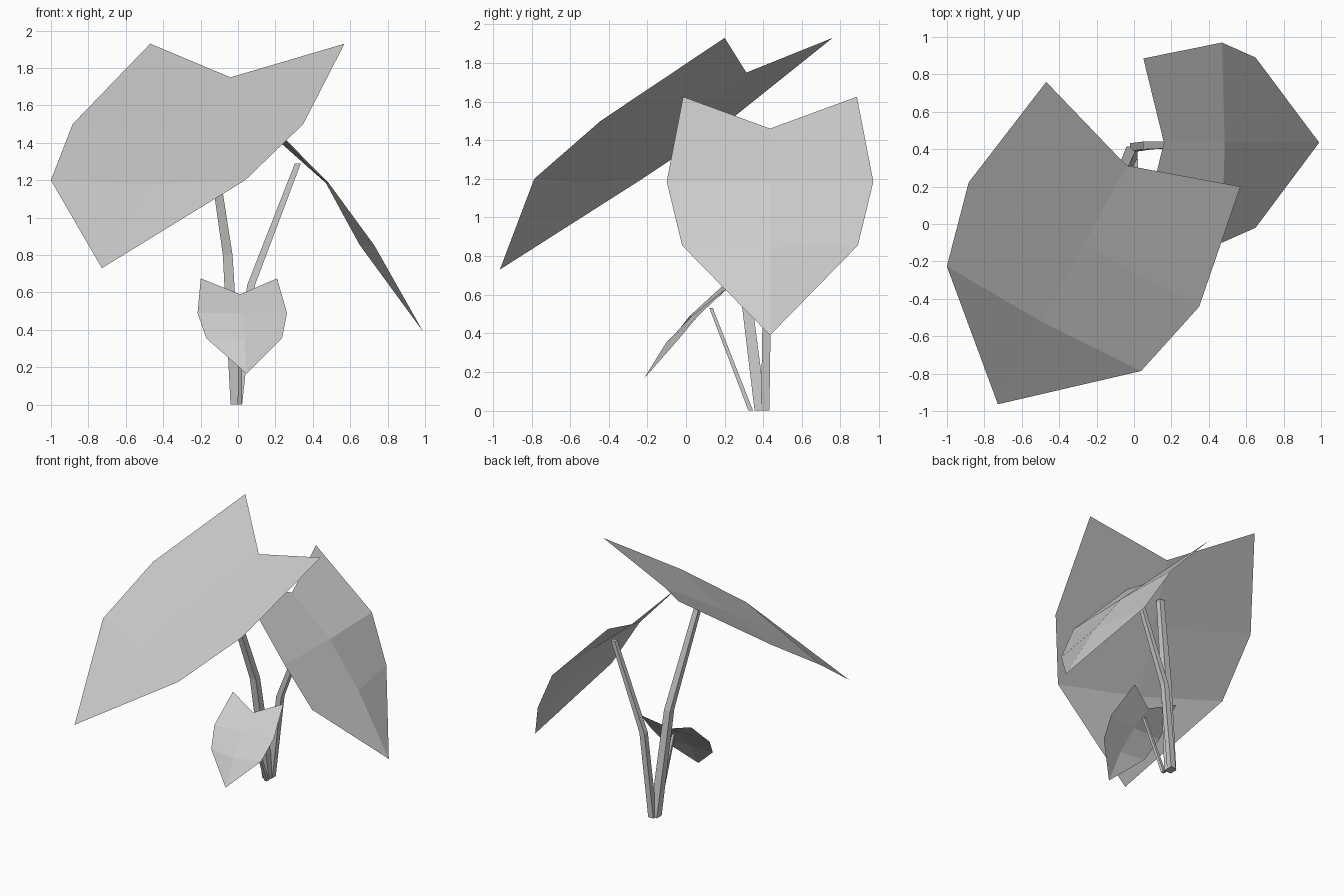
import bpy
import bmesh
from mathutils import Vector

cube = bpy.data.objects.get("Cube")
if cube:
    bpy.data.objects.remove(cube, do_unlink=True)

# Single material shared by all parts
grey = bpy.data.materials.new("pale grey")
grey.use_nodes = True
colour = (0.6, 0.6, 0.6, 1)
grey.diffuse_color = colour
grey.node_tree.nodes["Principled BSDF"].inputs["Base Color"].default_value = colour


def finish(name, bm):
    mesh = bpy.data.meshes.new(name)
    bm.to_mesh(mesh)
    bm.free()
    mesh.materials.append(grey)
    obj = bpy.data.objects.new(name, mesh)
    bpy.context.collection.objects.link(obj)
    return obj


def make_leaf(name, origin, heading, edge_rows, midrib):
    """edge_rows: (forward, drop, half width); midrib: (forward, drop), ending in the tip."""
    bm = bmesh.new()
    origin = Vector(origin)
    forward = Vector((*heading, 0)).normalized()
    across = forward.cross(Vector((0, 0, 1)))

    def point(run, drop, side=0):
        return bm.verts.new(origin + forward * run + across * side - Vector((0, 0, drop)))

    rib = [point(*p) for p in midrib]
    for side in (-1, 1):
        edge = [point(run, drop, half * side) for run, drop, half in edge_rows]
        edge.append(rib[-1])
        for i in range(len(edge) - 1):
            ring = [rib[i], rib[i + 1], edge[i + 1], edge[i]]
            ring = list(dict.fromkeys(ring))
            if side < 0:
                ring.reverse()
            bm.faces.new(ring)
    bm.normal_update()
    for face in bm.faces:
        if face.normal.z < 0:
            face.normal_flip()
    return finish(name, bm)


def make_stem(name, path, radii):
    """Tapered four-sided stalk along a path."""
    bm = bmesh.new()
    rings = []
    for centre, r in zip(path, radii):
        corners = ((-r, -r), (r, -r), (r, r), (-r, r))
        rings.append([bm.verts.new(Vector(centre) + Vector((x, y, 0))) for x, y in corners])
    for low, high in zip(rings, rings[1:]):
        for i in range(4):
            j = (i + 1) % 4
            bm.faces.new((low[i], low[j], high[j], high[i]))
    bm.faces.new(rings[0][::-1])
    bm.faces.new(rings[-1])
    return finish(name, bm)


# Leaves
make_leaf("large_leaf", (0.05, 0.48, 1.93), (-0.474, -0.88),
          [(0, 0, 0.59), (0.67, 0.43, 0.70), (1.12, 0.73, 0.59)],
          [(0.19, 0.18), (0.67, 0.46), (1.14, 0.75), (1.64, 1.2)])
make_leaf("medium_leaf", (0.05, 0.435, 1.625), (1, 0),
          [(0, 0, 0.45), (0.42, 0.44, 0.535), (0.6, 0.77, 0.455)],
          [(0.11, 0.165), (0.435, 0.44), (0.68, 0.775), (0.94, 1.235)])
make_leaf("small_leaf", (0.005, 0.24, 0.675), (0.09, -1),
          [(0, 0, 0.205), (0.2, 0.185, 0.24), (0.31, 0.32, 0.203)],
          [(0.07, 0.085), (0.21, 0.185), (0.345, 0.325), (0.46, 0.51)])

# Stems
make_stem("large_stem", [(-0.01, 0.385, 0), (-0.055, 0.285, 0.8), (-0.17, 0.085, 1.57)],
          [0.03, 0.026, 0.02])
make_stem("medium_stem", [(0, 0.41, 0), (0.07, 0.42, 0.64), (0.32, 0.425, 1.29)],
          [0.022, 0.021, 0.016])
make_stem("small_stem", [(0.01, 0.335, 0), (0.015, 0.13, 0.53)], [0.012, 0.009])
